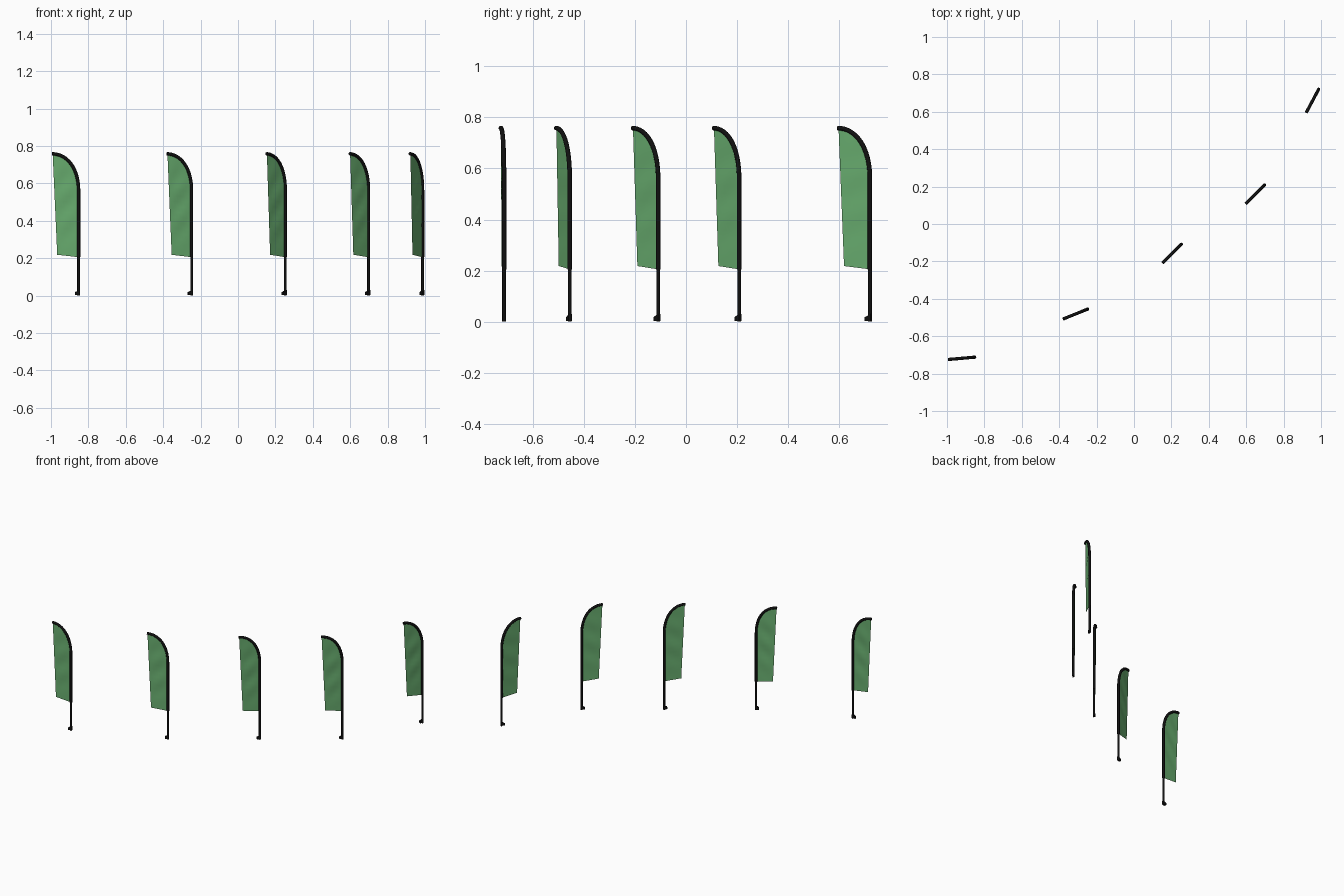
import bpy, bmesh, math, random
from mathutils import Vector, Matrix
from mathutils.geometry import interpolate_bezier

if "Cube" in bpy.data.objects:
    bpy.data.objects.remove(bpy.data.objects["Cube"])

random.seed(4)


def material(name, rgb):
    m = bpy.data.materials.new(name)
    m.diffuse_color = (*rgb, 1)
    m.use_nodes = True
    m.node_tree.nodes["Principled BSDF"].inputs["Base Color"].default_value = m.diffuse_color
    return m


BLACK = material("black", (0.005, 0.005, 0.005))
GREEN = material("green", (0.14, 0.42, 0.16))

# Pole centre line in the local xz plane: straight shaft, then the bent top
bend = interpolate_bezier(Vector((0, 0, 0.56)), Vector((0, 0, 0.68)),
                          Vector((-0.06, 0, 0.757)), Vector((-0.142, 0, 0.758)), 17)
shaft = [Vector((0, 0, 0.205 + 0.355 * i / 12)) for i in range(12)]
path = shaft + bend


def add_object(name, bm, mat, place):
    mesh = bpy.data.meshes.new(name)
    bm.to_mesh(mesh)
    bm.free()
    mesh.materials.append(mat)
    ob = bpy.data.objects.new(name, mesh)
    ob.matrix_world = place
    bpy.context.collection.objects.link(ob)
    return ob


def sweep(name, points, radii, place, sides=10):
    # Round tube along points in the xz plane, capped at both ends
    bm = bmesh.new()
    rings = []
    for i, p in enumerate(points):
        t = (points[min(i + 1, len(points) - 1)] - points[max(i - 1, 0)]).normalized()
        n = Vector((t.z, 0, -t.x))
        rings.append([bm.verts.new(p + radii[i] * (n * math.cos(a) + Vector((0, math.sin(a), 0))))
                      for a in (math.tau * k / sides for k in range(sides))])
    for a, b in zip(rings, rings[1:]):
        for k in range(sides):
            j = (k + 1) % sides
            bm.faces.new((a[k], a[j], b[j], b[k]))
    bm.faces.new(rings[0][::-1])
    bm.faces.new(rings[-1])
    bmesh.ops.recalc_face_normals(bm, faces=bm.faces)
    for f in bm.faces:
        f.smooth = len(f.verts) == 4
    return add_object(name, bm, BLACK, place)


def cloth(name, place):
    # Sheet between the pole and its straight free edge, with faint ripples
    bm = bmesh.new()
    low, high = Vector((-0.115, 0, 0.218)), Vector((-0.139, 0, 0.75))
    phase, cols, rows = random.uniform(0, 6), 8, []
    for p in path:
        f = (p.z - path[0].z) / (path[-1].z - path[0].z)
        edge = low.lerp(high, f)
        row = []
        for c in range(cols + 1):
            s = c / cols
            q = p.lerp(edge, s)
            q.y = 0.003 * math.sin(math.pi * s) * math.sin(math.pi * f) * math.sin(22 * f + 4 * s + phase)
            row.append(bm.verts.new(q))
        rows.append(row)
    for a, b in zip(rows, rows[1:]):
        for c in range(cols):
            bm.faces.new((a[c], a[c + 1], b[c + 1], b[c])).smooth = True
    return add_object(name, bm, GREEN, place)


def foot(name, place):
    # Small toe at the bottom of the pole
    bm = bmesh.new()
    bmesh.ops.create_cube(bm, size=1)
    for v in bm.verts:
        top = v.co.z > 0
        inner = v.co.x > 0
        v.co = Vector((0.006 if inner else -0.02, v.co.y * 0.014,
                       (0.03 if inner else 0.018) if top else 0.003))
    return add_object(name, bm, BLACK, place)


# Pole position and heading of each flag
flags = [(-0.852, -0.712, 5), (-0.248, -0.455, 22), (0.253, -0.109, 45),
         (0.698, 0.208, 45), (0.987, 0.72, 62)]
for i, (x, y, deg) in enumerate(flags, 1):
    place = Matrix.Translation((x, y, 0)) @ Matrix.Rotation(math.radians(deg), 4, "Z")
    sweep(f"lower_pole_{i}", [Vector((0, 0, 0)), Vector((0, 0, 0.21))], [0.0075] * 2, place)
    sweep(f"pole_sleeve_{i}", path, [0.009] * len(path), place)
    foot(f"pole_foot_{i}", place)
    cloth(f"flag_cloth_{i}", place)
